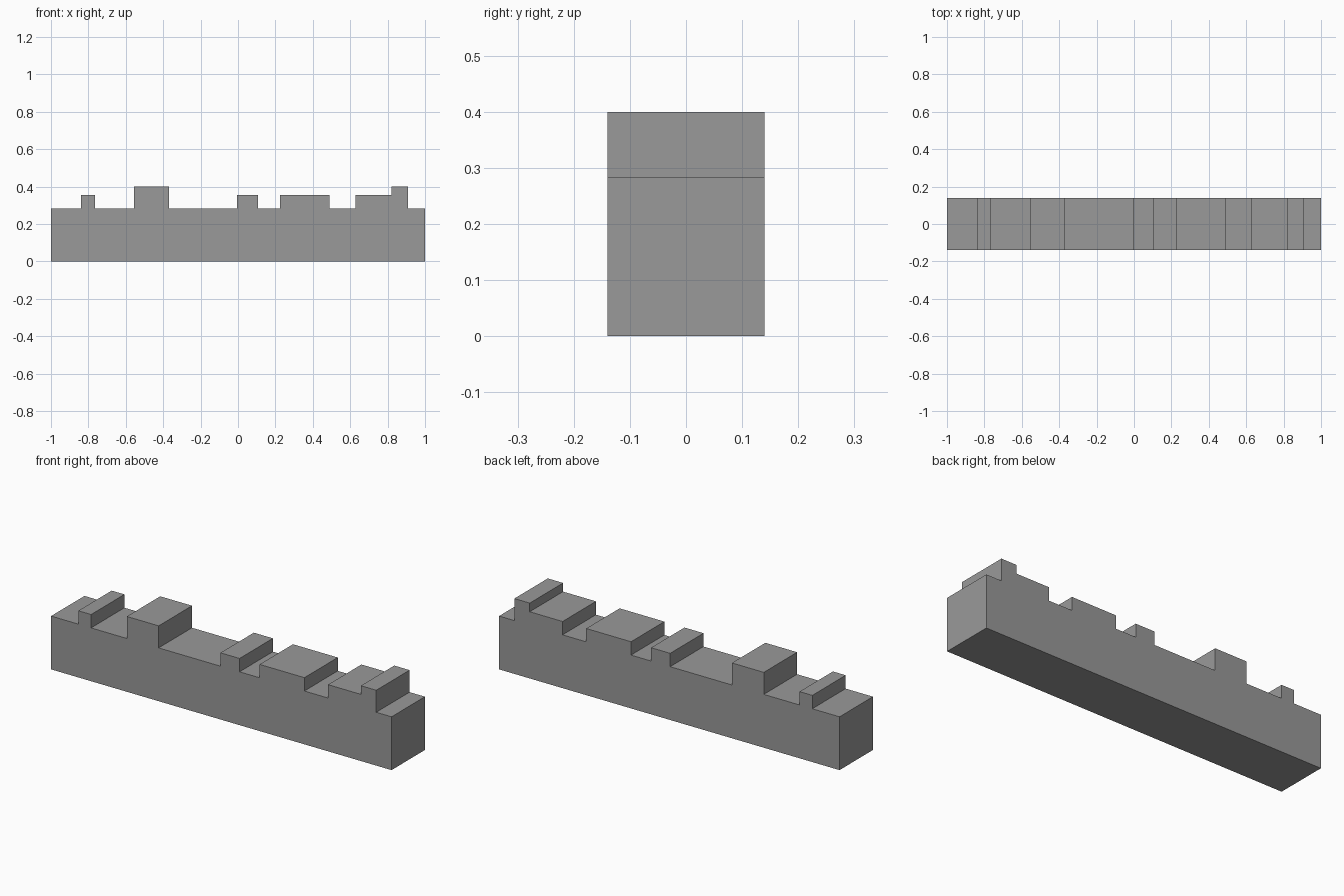
import bpy
import bmesh

cube = bpy.data.objects.get("Cube")
if cube:
    bpy.data.objects.remove(cube, do_unlink=True)

HALF_LENGTH, HALF_DEPTH = 1.0, 0.14
BASE, MID, HIGH = 0.283, 0.354, 0.40

# Stone colour
stone = bpy.data.materials.new("stone_grey")
stone.use_nodes = True
grey = (0.32, 0.32, 0.32, 1.0)
stone.diffuse_color = grey
bsdf = next(n for n in stone.node_tree.nodes if n.type == 'BSDF_PRINCIPLED')
bsdf.inputs["Base Color"].default_value = grey

# Raised blocks along the top: start x, end x, top height
blocks = [
    (-0.84, -0.765, MID),
    (-0.555, -0.368, HIGH),
    (-0.005, 0.107, MID),
    (0.225, 0.488, MID),
    (0.627, 0.82, MID),
    (0.82, 0.91, HIGH),
]

# Stepped outline of the wall, left to right along the top
outline = [(-HALF_LENGTH, 0.0), (-HALF_LENGTH, BASE)]
for i, (start, end, top) in enumerate(blocks):
    joined = i > 0 and blocks[i - 1][1] == start
    if not joined:
        outline.append((start, BASE))
    outline += [(start, top), (end, top)]
    next_joined = i + 1 < len(blocks) and blocks[i + 1][0] == end
    if not next_joined:
        outline.append((end, BASE))
outline += [(HALF_LENGTH, BASE), (HALF_LENGTH, 0.0)]

# Extrude the outline through the depth of the wall
bm = bmesh.new()
face = bm.faces.new([bm.verts.new((x, -HALF_DEPTH, z)) for x, z in outline])
result = bmesh.ops.extrude_face_region(bm, geom=[face], use_keep_orig=True)
moved = [g for g in result["geom"] if isinstance(g, bmesh.types.BMVert)]
bmesh.ops.translate(bm, verts=moved, vec=(0, 2 * HALF_DEPTH, 0))
bmesh.ops.recalc_face_normals(bm, faces=bm.faces)

mesh = bpy.data.meshes.new("stepped_wall")
bm.to_mesh(mesh)
bm.free()
mesh.materials.append(stone)
wall = bpy.data.objects.new("stepped_wall", mesh)
bpy.context.collection.objects.link(wall)
